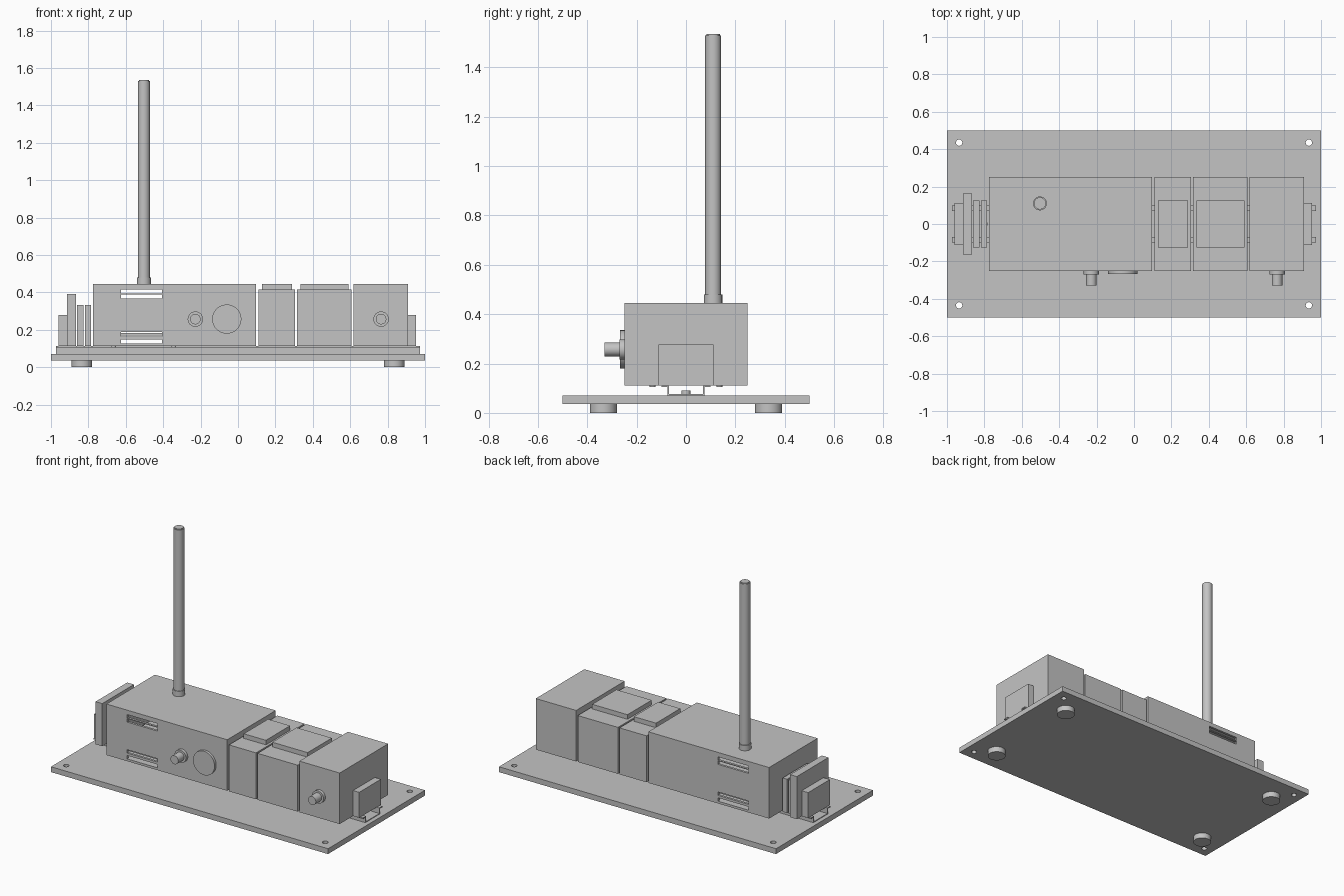
import bpy
import bmesh
from math import radians, pi
from mathutils import Matrix

default_cube = bpy.data.objects.get("Cube")
if default_cube:
    bpy.data.objects.remove(default_cube, do_unlink=True)

# Single material
grey = bpy.data.materials.new("Plain grey")
grey.use_nodes = True
colour = (0.55, 0.55, 0.55, 1)
grey.diffuse_color = colour
grey.node_tree.nodes["Principled BSDF"].inputs["Base Color"].default_value = colour


def add_object(name, bm):
    mesh = bpy.data.meshes.new(name)
    bm.normal_update()
    bm.to_mesh(mesh)
    bm.free()
    mesh.materials.append(grey)
    obj = bpy.data.objects.new(name, mesh)
    bpy.context.collection.objects.link(obj)
    return obj


def box(name, x, y, z):
    """Box from (low, high) pairs."""
    bm = bmesh.new()
    bmesh.ops.create_cube(bm, size=1)
    for v in bm.verts:
        for axis, (low, high) in enumerate((x, y, z)):
            v.co[axis] = low if v.co[axis] < 0 else high
    return add_object(name, bm)


def cylinder(name, base, radius, length, axis="z", bevel=0):
    """Cylinder growing from base along +z, or along -y."""
    bm = bmesh.new()
    bmesh.ops.create_cone(bm, cap_ends=True, segments=40,
                          radius1=radius, radius2=radius, depth=length)
    bmesh.ops.translate(bm, verts=bm.verts, vec=(0, 0, length / 2))
    if bevel:
        rim = [e for e in bm.edges if all(v.co.z > length * 0.9 for v in e.verts)]
        bmesh.ops.bevel(bm, geom=rim, offset=bevel, segments=2, affect="EDGES")
    if axis == "y":
        bmesh.ops.rotate(bm, verts=bm.verts, matrix=Matrix.Rotation(pi / 2, 3, "X"))
    bmesh.ops.translate(bm, verts=bm.verts, vec=base)
    obj = add_object(name, bm)
    bpy.ops.object.select_all(action="DESELECT")
    obj.select_set(True)
    bpy.context.view_layer.objects.active = obj
    bpy.ops.object.shade_smooth_by_angle(angle=radians(35))
    return obj


def cut(target, cutters):
    """Subtract the cutters, then remove them."""
    for cutter in cutters:
        cutter.hide_render = True
        mod = target.modifiers.new("cut", "BOOLEAN")
        mod.operation = "DIFFERENCE"
        mod.solver = "EXACT"
        mod.object = cutter
    bpy.context.view_layer.update()
    graph = bpy.context.evaluated_depsgraph_get()
    mesh = bpy.data.meshes.new_from_object(target.evaluated_get(graph))
    target.modifiers.clear()
    target.data = mesh
    for cutter in cutters:
        bpy.data.objects.remove(cutter, do_unlink=True)


SIDES = (-1, 1)
CORNERS = [(sx, sy) for sx in SIDES for sy in SIDES]
BASE, TOP = 0.112, 0.445
DEPTH = (-0.25, 0.25)

# Mounting plate with corner holes and round feet
plate = box("mounting_plate", (-1, 1), (-0.5, 0.5), (0.036, 0.071))
cut(plate, [cylinder("hole_cutter", (0.935 * sx, 0.435 * sy, 0), 0.017, 0.2)
            for sx, sy in CORNERS])
for sx, sy in CORNERS:
    cylinder("rubber_foot", (0.835 * sx, 0.335 * sy, 0), 0.055, 0.036)

# Top-hat rail extruded along x
half = [(0.069, 0.076), (0.069, BASE), (0.1, BASE), (0.1, 0.105),
        (0.075, 0.105), (0.075, 0.071)]
section = half + [(-y, z) for y, z in reversed(half)]
bm = bmesh.new()
face = bm.faces.new([bm.verts.new((-0.972, y, z)) for y, z in section])
grown = bmesh.ops.extrude_face_region(bm, geom=[face])["geom"]
bmesh.ops.translate(bm, vec=(1.944, 0, 0),
                    verts=[g for g in grown if isinstance(g, bmesh.types.BMVert)])
bmesh.ops.recalc_face_normals(bm, faces=bm.faces)
add_object("mounting_rail", bm)
for sx in SIDES:
    cylinder("rail_screw", (0.8 * sx, 0, 0.076), 0.018, 0.014)

# Hollow main housing with vent slots through front and back
housing = box("main_housing", (-0.775, 0.097), DEPTH, (BASE, TOP))
cutters = [box("cavity_cutter", (-0.76, 0.082), (-0.235, 0.235), (BASE + 0.012, TOP - 0.015))]
for z in (0.127, 0.165, 0.367, 0.394):
    cutters.append(box("slot_cutter", (-0.625, -0.405), (-0.4, 0.4), (z, z + 0.022)))
cut(housing, cutters)
box("circuit_board", (-0.75, 0.07), (-0.23, 0.23), (0.17, 0.182))
for x in (-0.665, -0.343):
    for sy in SIDES:
        cylinder("housing_stud", (x, 0.135 * sy, 0.104), 0.012, 0.008)

# Antenna
cylinder("antenna_socket", (-0.503, 0.11, TOP), 0.037, 0.035)
cylinder("antenna_rod", (-0.503, 0.11, TOP), 0.032, 1.09, bevel=0.005)

# Modules with raised caps, and the tall end module
for name, low, high in (("narrow_module", 0.11, 0.305), ("wide_module", 0.316, 0.606)):
    box(name, (low, high), DEPTH, (BASE, 0.415))
    box(name + "_cap", (low + 0.019, high - 0.016), (-0.125, 0.125), (0.415, TOP))
box("tall_module", (0.618, 0.909), DEPTH, (BASE, TOP))

# Front connectors and round button
for x in (-0.228, 0.765):
    cylinder("connector_collar", (x, -0.25, 0.257), 0.041, 0.02, "y")
    cylinder("connector_barrel", (x, -0.25, 0.257), 0.028, 0.08, "y")
cylinder("front_button", (-0.06, -0.25, 0.257), 0.078, 0.017, "y")

# Terminals and end stops
for name, low, high, width, top in (
        ("right_end_stop", 0.909, 0.953, 0.112, 0.278),
        ("left_end_stop", -0.96, -0.914, 0.112, 0.278),
        ("end_plate", -0.914, -0.866, 0.163, 0.39),
        ("outer_terminal", -0.86, -0.826, 0.125, 0.332),
        ("inner_terminal", -0.817, -0.785, 0.125, 0.332)):
    box(name, (low, high), (-width, width), (BASE, top))
